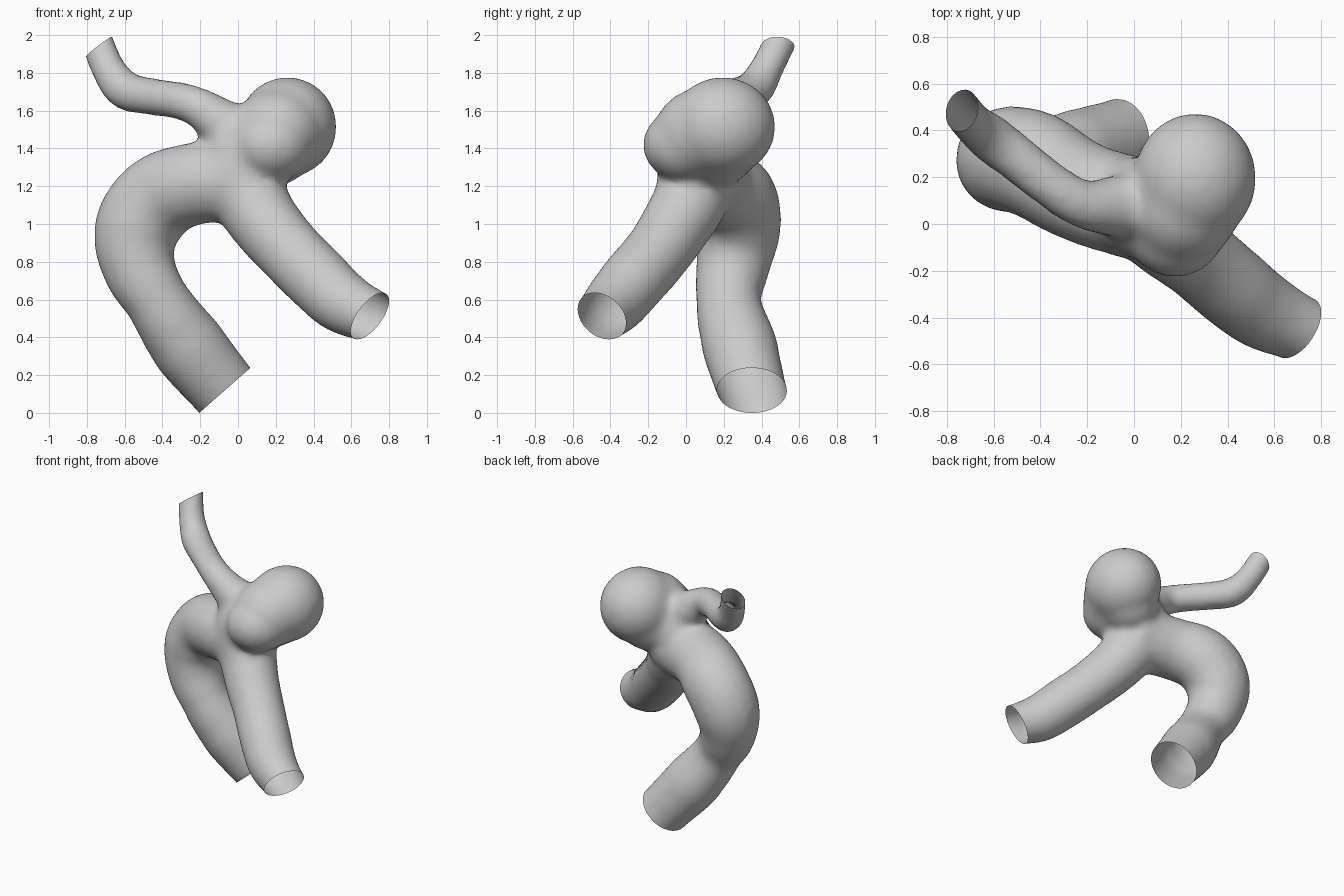
import bpy, bmesh
from mathutils import Vector

if "Cube" in bpy.data.objects:
    bpy.data.objects.remove(bpy.data.objects["Cube"])

# centre lines: x, y, z, radius (the last point is the open end)
MAIN = [(.08, .06, 1.27, .22), (-.08, .09, 1.24, .22), (-.25, .15, 1.22, .22),
        (-.43, .255, 1.14, .233), (-.535, .275, .98, .23), (-.53, .25, .80, .20),
        (-.43, .225, .61, .173), (-.26, .285, .36, .203), (-.07, .35, .13, .185)]
LOWER = [(-.02, .07, 1.27, .22), (.07, .02, 1.13, .20), (.15, -.05, 1.01, .19),
         (.28, -.15, .86, .18), (.42, -.27, .72, .18), (.55, -.37, .60, .172),
         (.70, -.445, .525, .147)]
THIN = [(.02, .08, 1.48, .15), (-.10, .075, 1.555, .13), (-.22, .085, 1.635, .105),
        (-.36, .17, 1.672, .10), (-.50, .28, 1.692, .102), (-.605, .36, 1.725, .107),
        (-.69, .43, 1.84, .092), (-.735, .485, 1.95, .09)]
STEM = [(.0, .07, 1.22, .21), (.03, .07, 1.36, .22), (.12, .09, 1.46, .20)]
# sac lumps: centre, radii
SAC = [((.262, .195, 1.525), (.262, .28, .265)), ((.175, .0, 1.43), (.225, .23, .20)),
       ((.21, .08, 1.49), (.245, .25, .24)), ((.19, .17, 1.41), (.205, .21, .20))]
# ends: centre line, facing of the opening
ENDS = [(MAIN, (.66, 0, -.75)), (LOWER, (.72, -.45, -.53)), (THIN, (-.6, .08, .78))]


def to_mesh_object(ob):
    """Replace an object's data with its evaluated mesh."""
    dg = bpy.context.evaluated_depsgraph_get()
    me = bpy.data.meshes.new_from_object(ob.evaluated_get(dg))
    new = bpy.data.objects.new(ob.name + "_mesh", me)
    new.matrix_world = ob.matrix_world.copy()
    bpy.context.collection.objects.link(new)
    bpy.data.objects.remove(ob)
    return new


def tube(name, pts, extend=True):
    """Capped tube of varying radius, run past its end so it can be cut open."""
    pts = [Vector(p) for p in pts]
    if extend:
        d = (pts[-1] - pts[-2]).xyz.normalized() * .16
        pts.append(Vector((*(pts[-1].xyz + d), pts[-1].w)))
    cu = bpy.data.curves.new(name, 'CURVE')
    cu.dimensions = '3D'
    cu.bevel_depth = 1
    cu.bevel_resolution = 6
    cu.use_fill_caps = True
    cu.resolution_u = 8
    sp = cu.splines.new('BEZIER')
    sp.bezier_points.add(len(pts) - 1)
    for bp, p in zip(sp.bezier_points, pts):
        bp.co = p.xyz
        bp.radius = p.w
    for bp in sp.bezier_points:
        bp.handle_left_type = bp.handle_right_type = 'AUTO'
    ob = bpy.data.objects.new(name, cu)
    bpy.context.collection.objects.link(ob)
    return to_mesh_object(ob)


def ball(name, loc, scale):
    bpy.ops.mesh.primitive_uv_sphere_add(segments=32, ring_count=20, radius=1, location=loc)
    ob = bpy.context.object
    ob.name = name
    ob.scale = scale
    return ob


# vessels and the bulging sac
parts = [tube("main_vessel", MAIN), tube("lower_branch", LOWER),
         tube("thin_branch", THIN), tube("stem", STEM, False)]
parts += [ball("sac_lobe", c, r) for c, r in SAC]

bpy.ops.object.select_all(action='DESELECT')
for p in parts:
    p.select_set(True)
bpy.context.view_layer.objects.active = parts[0]
bpy.ops.object.join()
vessel = bpy.context.object
bpy.ops.object.transform_apply(location=True, rotation=True, scale=True)

# fuse into one skin and soften the joins
rm = vessel.modifiers.new("fuse", 'REMESH')
rm.mode = 'VOXEL'
rm.voxel_size = .022
sm = vessel.modifiers.new("soften", 'SMOOTH')
sm.factor = .5
sm.iterations = 20
vessel = to_mesh_object(vessel)
vessel.name = "blood_vessel_with_sac"

# cut the three ends open
bm = bmesh.new()
bm.from_mesh(vessel.data)
for pts, facing in ENDS:
    end = Vector(pts[-1][:3])
    faces = [f for f in bm.faces if (f.calc_center_median() - end).length < .33]
    geom = list({v for f in faces for v in f.verts}) + list({e for f in faces for e in f.edges}) + faces
    bmesh.ops.bisect_plane(bm, geom=geom, plane_co=end, plane_no=Vector(facing).normalized(),
                           clear_outer=True)

# stand on z = 0
low = min(v.co.z for v in bm.verts)
bmesh.ops.translate(bm, verts=bm.verts, vec=(0, 0, -low))
for f in bm.faces:
    f.smooth = True
bm.to_mesh(vessel.data)
bm.free()
